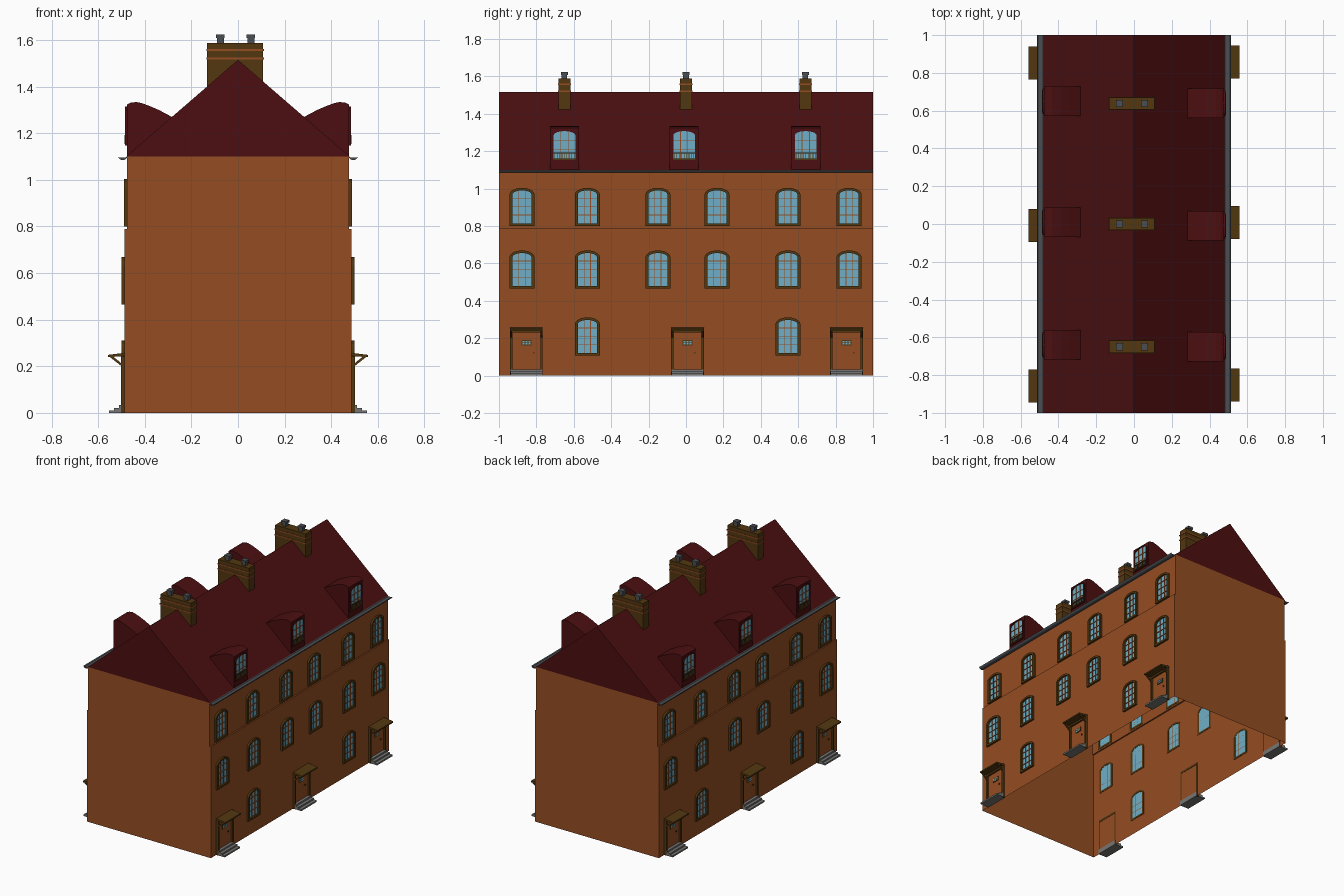
import bpy, bmesh, math
from mathutils import Vector

if "Cube" in bpy.data.objects:
    bpy.data.objects.remove(bpy.data.objects["Cube"])


def material(name, r, g, b):
    m = bpy.data.materials.new(name)
    m.diffuse_color = (r, g, b, 1)
    m.use_nodes = True
    m.node_tree.nodes["Principled BSDF"].inputs["Base Color"].default_value = m.diffuse_color
    return m


BRICK = material("orange brick", 0.30, 0.075, 0.017)
GLASS = material("pale blue glass", 0.16, 0.43, 0.57)
ROOF = material("dark red tile", 0.072, 0.0048, 0.0055)
TRIM = material("dark brown trim", 0.085, 0.038, 0.005)
LEAD = material("dark grey lead", 0.07, 0.077, 0.085)
STONE = material("grey stone", 0.18, 0.18, 0.175)

side = []  # everything that is repeated by a half turn about z


def finish(name, bm, mats, repeat=True, recalc=True):
    if recalc:
        bmesh.ops.recalc_face_normals(bm, faces=bm.faces)
    me = bpy.data.meshes.new(name)
    bm.to_mesh(me)
    bm.free()
    for m in mats:
        me.materials.append(m)
    ob = bpy.data.objects.new(name, me)
    bpy.context.collection.objects.link(ob)
    if repeat:
        side.append(ob)
    return ob


def face(bm, pts, mat=0):
    f = bm.faces.new([bm.verts.new(p) for p in pts])
    f.material_index = mat
    return f


def prism(bm, pts, vec, mat=0):
    a = [bm.verts.new(p) for p in pts]
    b = [bm.verts.new(Vector(p) + Vector(vec)) for p in pts]
    n = len(a)
    fs = [bm.faces.new(a[::-1]), bm.faces.new(b)]
    fs += [bm.faces.new((a[i], a[(i + 1) % n], b[(i + 1) % n], b[i])) for i in range(n)]
    for f in fs:
        f.material_index = mat


def box(bm, x0, x1, y0, y1, z0, z1, mat=0):
    prism(bm, [(x0, y0, z0), (x1, y0, z0), (x1, y1, z0), (x0, y1, z0)], (0, 0, z1 - z0), mat)


def arch(y, z0, spring, hw, rise, n=10):
    """Outline (y, z) of an opening with an elliptical head."""
    return [(y - hw, z0), (y + hw, z0)] + [
        (y + hw * math.cos(math.pi * i / n), spring + rise * math.sin(math.pi * i / n))
        for i in range(n + 1)]


def ring(bm, outer, inner, x0, x1):
    """Frame between two outlines, from x0 out to x1."""
    n = len(outer)
    loops = [[bm.verts.new((x, *p)) for p in pts]
             for x, pts in ((x0, outer), (x1, outer), (x1, inner), (x0, inner))]
    for k in range(4):
        p, q = loops[k], loops[(k + 1) % 4]
        for i in range(n):
            j = (i + 1) % n
            bm.faces.new((p[i], p[j], q[j], q[i]))


# Facade layout
LOW, HIGH, LEDGE, EAVE, RIDGE = 0.487, 0.477, 0.79, 1.1, 1.515
COLS = [-0.877, -0.527, -0.15, 0.166, 0.545, 0.872]
ROWS = [(0.107, LOW, [COLS[1], COLS[4]]), (0.465, LOW, COLS), (0.80, HIGH, COLS)]
DOORS = [-0.853, 0.008, 0.858]
DORMERS = [-0.65, -0.01, 0.64]
HW, SILL, SPRING, RISE = 0.051, 0.014, 0.168, 0.022  # glass sizes, measured from frame bottom

# Long wall: grid of faces, glass where a cell lies in a window
bm = bmesh.new()
ys = [-1] + [c + s * HW for c in COLS for s in (-1, 1)] + [1]
for x, z0, z1, rows in ((LOW, 0, LEDGE, ROWS[:2]), (HIGH, LEDGE, EAVE, ROWS[2:])):
    zs = [z0] + [z + d for z, _, _ in rows for d in (SILL, SPRING + RISE)] + [z1]
    for j in range(len(zs) - 1):
        for i in range(len(ys) - 1):
            mid = (ys[i] + ys[i + 1]) / 2
            glass = j % 2 == 1 and any(abs(mid - c) < 0.01 for c in rows[j // 2][2])
            face(bm, [(x, ys[i], zs[j]), (x, ys[i + 1], zs[j]),
                      (x, ys[i + 1], zs[j + 1]), (x, ys[i], zs[j + 1])], int(glass))
face(bm, [(LOW, -1, LEDGE), (LOW, 1, LEDGE), (HIGH, 1, LEDGE), (HIGH, -1, LEDGE)])
bmesh.ops.remove_doubles(bm, verts=bm.verts, dist=1e-5)
finish("long_wall", bm, [BRICK, GLASS], recalc=False)

# End wall
bm = bmesh.new()
half = [(LOW, 0), (LOW, LEDGE), (HIGH, LEDGE), (HIGH, EAVE)]
face(bm, [(x, -1, z) for x, z in half] + [(-x, -1, z) for x, z in half[::-1]])
finish("end_wall", bm, [BRICK], recalc=False)

# Roof slope and gable
bm = bmesh.new()
face(bm, [(0.48, -1, EAVE), (0.48, 1, EAVE), (0, 1, RIDGE), (0, -1, RIDGE)])
face(bm, [(-0.48, -1, EAVE), (0.48, -1, EAVE), (0, -1, RIDGE)])
finish("roof", bm, [ROOF], recalc=False)

# Gutter
bm = bmesh.new()
pts = [(0.495 + 0.019 * math.cos(a), -1, 1.1 + 0.015 * math.sin(a))
       for a in [math.pi + math.pi * i / 8 for i in range(9)]]
prism(bm, pts + [(0.507, -1, 1.095), (0.483, -1, 1.095)], (0, 2, 0))
finish("gutter", bm, [LEAD])

# Window frames and glazing bars
frames, bars = bmesh.new(), bmesh.new()
for z, x, cols in ROWS:
    for y in cols:
        ring(frames, arch(y, z, z + SPRING, 0.067, 0.036),
             arch(y, z + SILL, z + SPRING, HW, RISE), x - 0.002, x + 0.013)
        for d in (-0.017, 0.017):
            box(bars, x, x + 0.005, y + d - 0.002, y + d + 0.002, z + SILL, z + SPRING + 0.02)
        for h in (0.058, 0.103, 0.148):
            box(bars, x, x + 0.005, y - HW, y + HW, z + h - 0.002, z + h + 0.002)
finish("window_frames", frames, [TRIM])
finish("glazing_bars", bars, [BRICK])

# Doors with frame, barred peephole and knob; canopies with braces; steps
doors, canopies, steps = bmesh.new(), bmesh.new(), bmesh.new()
for y in DOORS:
    box(doors, LOW - 0.002, LOW + 0.004, y - 0.075, y + 0.075, 0.03, 0.24, 0)
    for s in (-1, 1):
        e = y + s * 0.081
        box(doors, LOW - 0.002, LOW + 0.016, e - 0.006, e + 0.006, 0.0, 0.24, 1)
        prism(canopies, [(LOW, e - 0.005, 0.19), (LOW, e - 0.005, 0.202),
                         (0.54, e - 0.005, 0.245), (0.55, e - 0.005, 0.24)], (0, 0.01, 0))
    box(doors, LOW, LOW + 0.016, y - 0.087, y + 0.087, 0.23, 0.242, 1)
    box(doors, LOW, LOW + 0.008, y - 0.027, y + 0.027, 0.16, 0.19, 1)
    for k in (-1, 0, 1):
        for h in (0.165, 0.177):
            box(doors, LOW, LOW + 0.009, y + k * 0.016 - 0.006, y + k * 0.016 + 0.006, h, h + 0.008, 2)
    box(doors, LOW, LOW + 0.012, y + 0.034, y + 0.042, 0.119, 0.127, 1)
    prism(canopies, [(LOW - 0.002, y - 0.087, 0.244), (0.558, y - 0.087, 0.239),
                     (0.558, y - 0.087, 0.249), (LOW - 0.002, y - 0.087, 0.258)], (0, 0.174, 0))
    for k, x in enumerate((0.553, 0.532, 0.511)):
        box(steps, LOW - 0.005, x, y - 0.086, y + 0.086, k * 0.011, (k + 1) * 0.011)
finish("doors", doors, [BRICK, TRIM, GLASS])
finish("door_canopies", canopies, [TRIM])
finish("door_steps", steps, [STONE])

# Dormers with curved tops, windows and little railings
body, glass, rim, bars, rails = [bmesh.new() for _ in range(5)]
X = 0.477
PROFILE = [(X, 1.1), (X, 1.323), (0.46, 1.331), (0.435, 1.334), (0.41, 1.328),
           (0.38, 1.317), (0.34, 1.3), (0.28, 1.268)]
for y in DORMERS:
    prism(body, [(x, y - 0.078, z) for x, z in PROFILE], (0, 0.156, 0))
    inner = arch(y, 1.155, 1.285, 0.058, 0.022)
    prism(glass, [(X - 0.002, *p) for p in inner], (0.004, 0, 0))
    ring(rim, arch(y, 1.147, 1.285, 0.067, 0.03), inner, X - 0.002, X + 0.007)
    for d in (-0.02, 0.02):
        box(bars, X, X + 0.005, y + d - 0.002, y + d + 0.002, 1.155, 1.303)
    for z in (1.21, 1.255):
        box(bars, X, X + 0.005, y - 0.058, y + 0.058, z - 0.002, z + 0.002)
    for z in (1.157, 1.19):
        box(rails, X, X + 0.011, y - 0.06, y + 0.06, z - 0.003, z + 0.003)
    for k in range(-4, 5):
        box(rails, X + 0.005, X + 0.009, y + k * 0.013 - 0.0015, y + k * 0.013 + 0.0015, 1.157, 1.19)
finish("dormers", body, [ROOF])
finish("dormer_glass", glass, [GLASS])
finish("dormer_frames", rim, [ROOF])
finish("dormer_bars", bars, [BRICK])
finish("dormer_railings", rails, [TRIM])

# Repeat the half house by a half turn
for ob in list(side):
    twin = ob.copy()
    twin.name = "opposite_" + ob.name
    twin.rotation_euler.z = math.pi
    bpy.context.collection.objects.link(twin)

# Chimney stacks with brick bands, and square pots
stacks, pots = bmesh.new(), bmesh.new()
for y in (-0.65, 0.0, 0.638):
    box(stacks, -0.133, 0.108, y - 0.032, y + 0.032, 1.38, 1.588, 0)
    for z in (1.52, 1.557):
        box(stacks, -0.136, 0.111, y - 0.035, y + 0.035, z - 0.004, z + 0.004, 1)
    for x in (-0.076, 0.055):
        box(pots, x - 0.015, x + 0.015, y - 0.015, y + 0.015, 1.585, 1.612)
        box(pots, x - 0.019, x + 0.019, y - 0.019, y + 0.019, 1.608, 1.624)
finish("chimney_stacks", stacks, [TRIM, BRICK], repeat=False)
finish("chimney_pots", pots, [LEAD], repeat=False)
